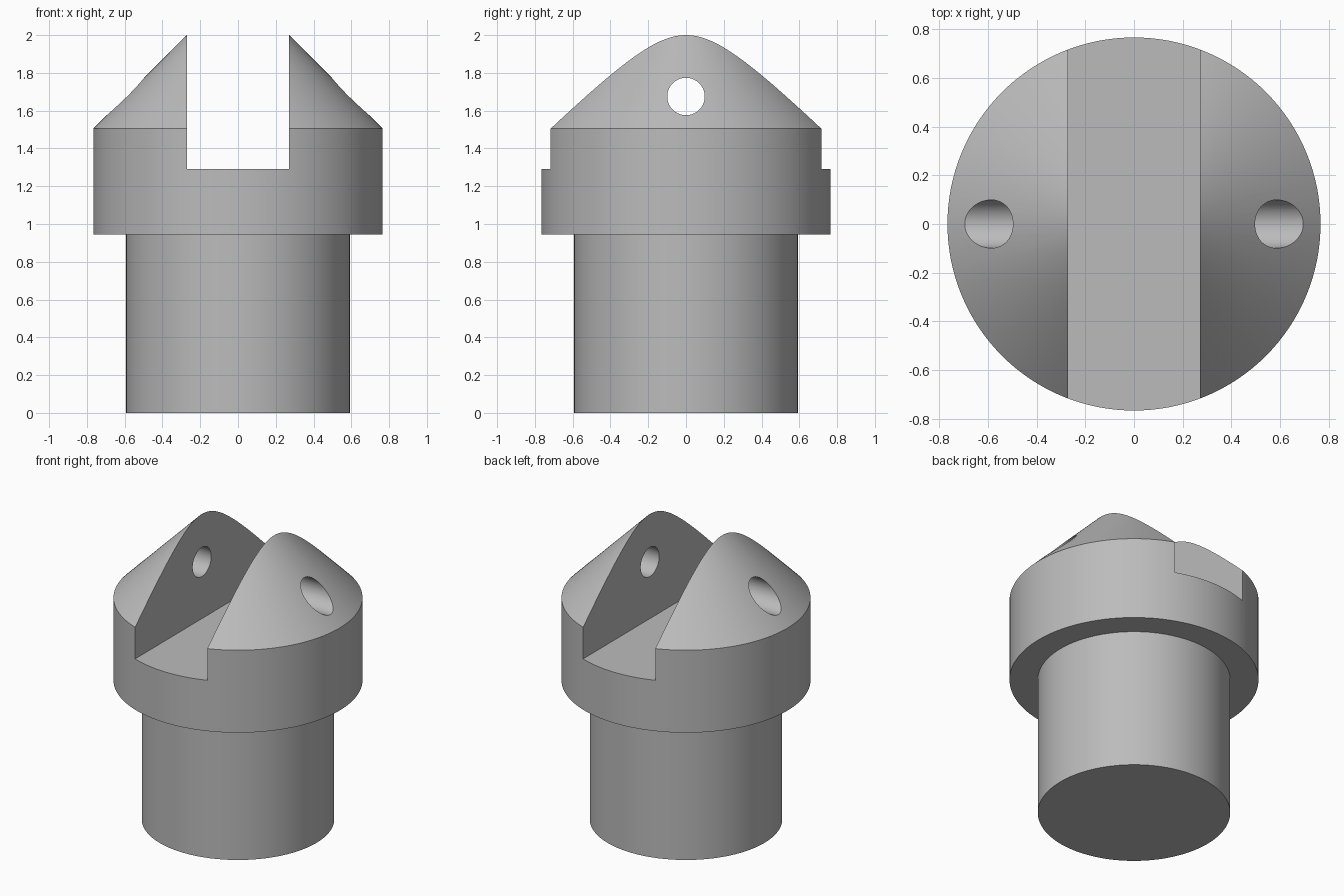
import bpy
import bmesh
import math

cube = bpy.data.objects.get("Cube")
if cube:
    bpy.data.objects.remove(cube, do_unlink=True)

SEGMENTS = 128

steel = bpy.data.materials.new("plain_grey")
steel.use_nodes = True
grey = (0.5, 0.5, 0.5, 1)
steel.diffuse_color = grey
steel.node_tree.nodes["Principled BSDF"].inputs["Base Color"].default_value = grey


def lathe(name, profile):
    """Spin a radius/height profile around the z axis."""
    bm = bmesh.new()
    verts = [bm.verts.new((r, 0, z)) for r, z in profile]
    edges = [bm.edges.new(pair) for pair in zip(verts, verts[1:])]
    bmesh.ops.spin(bm, geom=verts + edges, cent=(0, 0, 0), axis=(0, 0, 1),
                   angle=math.tau, steps=SEGMENTS, use_duplicate=False)
    bmesh.ops.remove_doubles(bm, verts=bm.verts, dist=0.0001)
    bmesh.ops.recalc_face_normals(bm, faces=bm.faces)
    mesh = bpy.data.meshes.new(name)
    bm.to_mesh(mesh)
    bm.free()
    obj = bpy.data.objects.new(name, mesh)
    bpy.context.collection.objects.link(obj)
    mesh.materials.append(steel)
    return obj


def cut(target, cutter):
    """Subtract the cutter and remove it."""
    mod = target.modifiers.new("cut", "BOOLEAN")
    mod.operation = "DIFFERENCE"
    mod.solver = "EXACT"
    mod.object = cutter
    cutter.hide_render = True
    bpy.ops.object.select_all(action="DESELECT")
    bpy.context.view_layer.objects.active = target
    target.select_set(True)
    bpy.ops.object.modifier_apply(modifier=mod.name)
    bpy.data.objects.remove(cutter, do_unlink=True)


# Round shank, wider collar and conical head in one solid
body = lathe("slotted_cone_head_pin", [
    (0, 0), (0.592, 0), (0.592, 0.945), (0.766, 0.945),
    (0.766, 1.505), (0, 2.271)])

# Slot running front to back
bpy.ops.mesh.primitive_cube_add(size=1, location=(0, 0, 1.29 + 0.75))
slot = bpy.context.object
slot.name = "slot_cutter"
slot.scale = (0.542, 2, 1.5)
slot.data.materials.append(steel)
cut(body, slot)

# Cross hole through both ears
bpy.ops.mesh.primitive_cylinder_add(
    vertices=64, radius=0.099, depth=2, location=(0, 0, 1.675),
    rotation=(0, math.pi / 2, 0))
hole = bpy.context.object
hole.name = "hole_cutter"
hole.data.materials.append(steel)
cut(body, hole)

bpy.ops.object.shade_smooth_by_angle(angle=math.radians(25))
